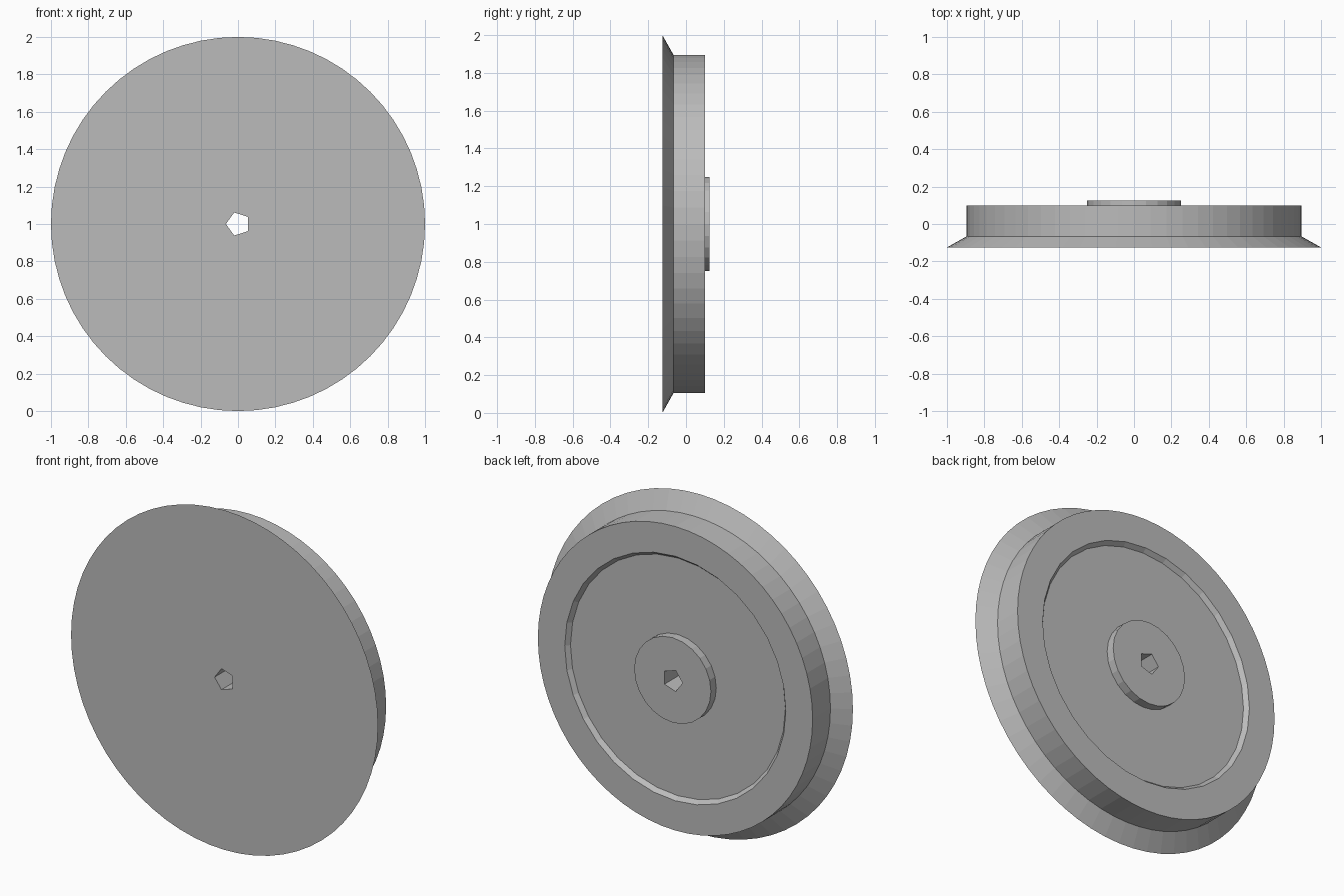
import bpy, bmesh, math

if "Cube" in bpy.data.objects:
    bpy.data.objects.remove(bpy.data.objects["Cube"])

CENTRE_Z = 1.0
steel = bpy.data.materials.new("grey steel")
steel.diffuse_color = (0.5, 0.5, 0.5, 1)
steel.use_nodes = True
steel.node_tree.nodes["Principled BSDF"].inputs["Base Color"].default_value = steel.diffuse_color


def ring(bm, radius, y, sides, start=0.0):
    """Closed loop of edges around the wheel axis."""
    verts = []
    for i in range(sides):
        a = start + 2 * math.pi * i / sides
        verts.append(bm.verts.new((radius * math.cos(a), y, CENTRE_Z + radius * math.sin(a))))
    return [bm.edges.new((verts[i], verts[(i + 1) % sides])) for i in range(sides)]


def wall(bm, a, b):
    """Quads between two rings with the same number of sides."""
    for ea, eb in zip(a, b):
        bm.faces.new((ea.verts[0], ea.verts[1], eb.verts[1], eb.verts[0]))


def annulus(bm, a, b):
    """Flat face with a hole, between two coplanar rings."""
    bmesh.ops.triangle_fill(bm, use_beauty=True, edges=a + b, normal=(0, 1, 0))


bm = bmesh.new()
# flange and tread
flange = ring(bm, 1.0, -0.125, 64)
tread_front = ring(bm, 0.895, -0.066, 64)
tread_back = ring(bm, 0.895, 0.10, 64)
# shallow tapered recess in the back
recess_lip = ring(bm, 0.72, 0.10, 32)
recess_floor = ring(bm, 0.70, 0.075, 32)
# raised hub
hub_base = ring(bm, 0.25, 0.075, 24)
hub_top = ring(bm, 0.25, 0.125, 24)
# five-sided axle hole, pointing to -x
hole_back = ring(bm, 0.065, 0.125, 5, math.pi)
hole_front = ring(bm, 0.065, -0.125, 5, math.pi)

for a, b in ((flange, tread_front), (tread_front, tread_back), (recess_lip, recess_floor),
             (hub_base, hub_top), (hole_back, hole_front)):
    wall(bm, a, b)
for a, b in ((tread_back, recess_lip), (recess_floor, hub_base),
             (hub_top, hole_back), (hole_front, flange)):
    annulus(bm, a, b)
bmesh.ops.recalc_face_normals(bm, faces=bm.faces[:])

mesh = bpy.data.meshes.new("flanged_wheel")
bm.to_mesh(mesh)
bm.free()
mesh.materials.append(steel)
wheel = bpy.data.objects.new("flanged_wheel", mesh)
bpy.context.collection.objects.link(wheel)
